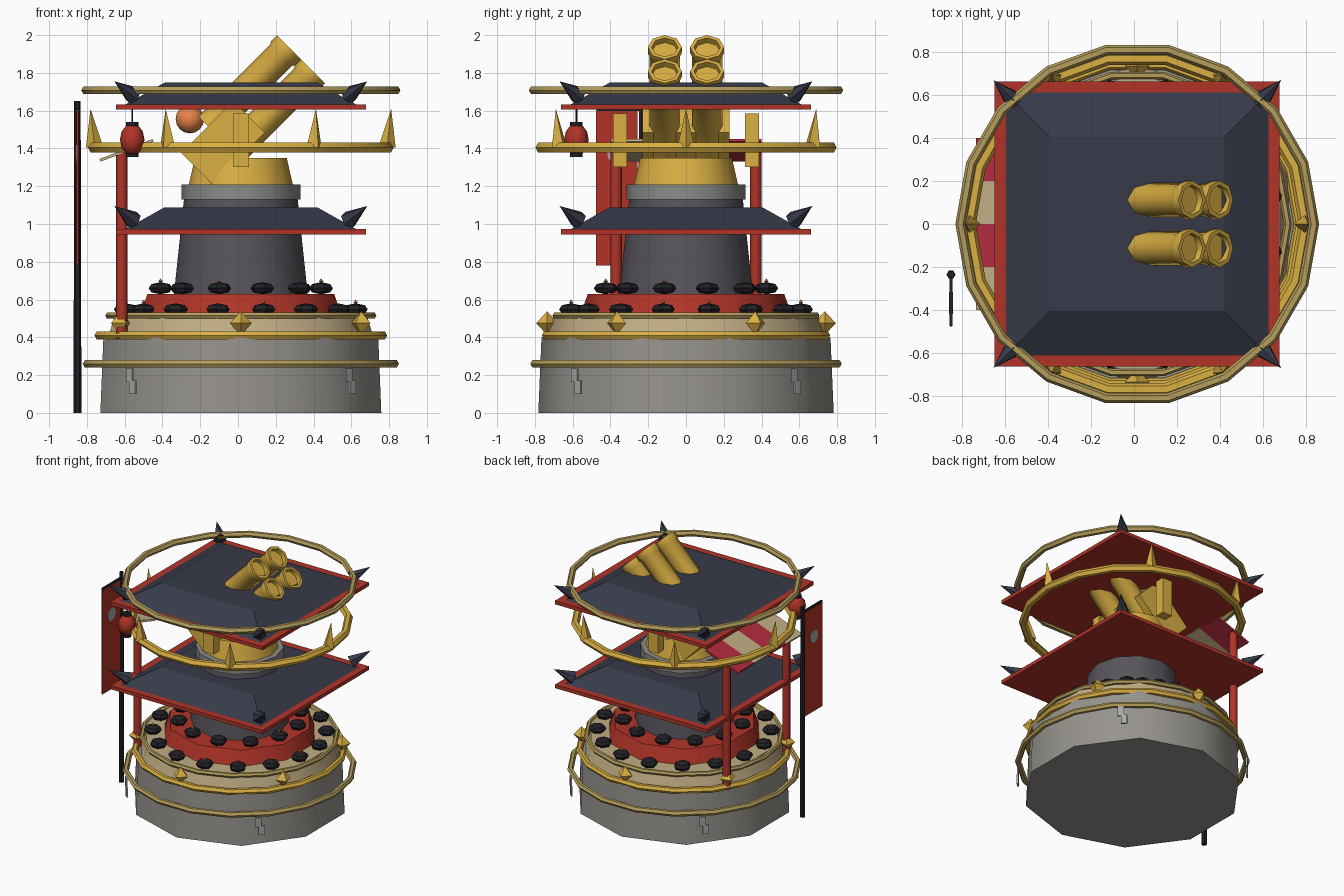
import bpy, bmesh, math
from mathutils import Matrix, Vector

if "Cube" in bpy.data.objects:
    bpy.data.objects.remove(bpy.data.objects["Cube"])

AXIS_X = 0.015                     # tower axis
T = lambda x, y, z: Matrix.Translation((x, y, z))
R = lambda deg, ax: Matrix.Rotation(math.radians(deg), 4, ax)
around = lambda deg, r, z: R(deg, 'Z') @ T(r, 0, z)
I = Matrix()

def mat(name, hexcol):
    m = bpy.data.materials.new(name)
    c = [int(hexcol[i:i + 2], 16) / 255 for i in (0, 2, 4)]
    m.diffuse_color = [*(v ** 2.2 for v in c), 1]
    m.use_nodes = True
    m.node_tree.nodes["Principled BSDF"].inputs["Base Color"].default_value = m.diffuse_color
    return m

GOLD, TAN = mat("gold", "D9AE45"), mat("pale_gold", "B39C5C")
CREAM, RED = mat("cream", "C0AC84"), mat("red", "B0372C")
SLATE, STEEL = mat("slate", "3A3D4B"), mat("dark_steel", "58555B")
STONE, BLACK = mat("stone", "95928C"), mat("black", "26262B")
ORANGE, CRIMSON = mat("orange", "E5824A"), mat("crimson", "B23040")
SILVER, COLLAR = mat("silver", "A8A8A8"), mat("collar_grey", "8A8A88")

def lathe(bm, prof, n, M=I, a0=0, closed=False):
    """Revolve (radius, z) points about local z; ends are capped or meet at a pole."""
    rings = []
    for r, z in prof:
        if r < 1e-6:
            rings.append([bm.verts.new(M @ Vector((0, 0, z)))])
        else:
            rings.append([bm.verts.new(M @ Vector((r * math.cos(a), r * math.sin(a), z)))
                          for a in (math.radians(a0) + 2 * math.pi * i / n for i in range(n))])
    pairs = list(zip(rings, rings[1:])) + ([(rings[-1], rings[0])] if closed else [])
    for A, B in pairs:
        for i in range(n):
            j = (i + 1) % n
            if len(A) == 1:
                bm.faces.new((A[0], B[j], B[i]))
            elif len(B) == 1:
                bm.faces.new((A[i], A[j], B[0]))
            else:
                bm.faces.new((A[i], A[j], B[j], B[i]))
    if not closed:
        for ring in (rings[0], rings[-1]):
            if len(ring) > 1:
                bm.faces.new(ring)

def box(bm, size, M):
    S = Matrix.Diagonal((*size, 1))
    lathe(bm, [(math.sqrt(.5), -.5), (math.sqrt(.5), .5)], 4, M @ S, 45)

def part(name, material, build, smooth=40):
    bm = bmesh.new()
    build(bm)
    bmesh.ops.recalc_face_normals(bm, faces=bm.faces)
    me = bpy.data.meshes.new(name)
    bm.to_mesh(me)
    bm.free()
    ob = bpy.data.objects.new(name, me)
    ob.location.x = AXIS_X
    me.materials.append(material)
    bpy.context.collection.objects.link(ob)
    if smooth:
        bpy.ops.object.select_all(action='DESELECT')
        ob.select_set(True)
        bpy.context.view_layer.objects.active = ob
        bpy.ops.object.shade_smooth_by_angle(angle=math.radians(smooth))
    return ob

def turned(name, material, prof, n, M=I, a0=0, smooth=40):
    return part(name, material, lambda bm: lathe(bm, prof, n, M, a0), smooth)

def boxes(name, material, items):
    return part(name, material, lambda bm: [box(bm, s, m) for s, m in items], 0)

def many(name, material, prof, n, mats, a0=0, smooth=40):
    return part(name, material, lambda bm: [lathe(bm, prof, n, m, a0) for m in mats], smooth)

def hoop(name, material, outer, minor, z):
    R0 = outer - minor
    prof = [(R0 + minor * math.cos(k * math.pi / 3), z + minor * math.sin(k * math.pi / 3))
            for k in range(6)]
    part(name, material, lambda bm: lathe(bm, prof, 18, I, 0, True))

# tower tiers
turned("stone_base", STONE, [(.782, 0), (.765, .40)], 10, a0=90)
turned("cream_tier", CREAM, [(.74, .395), (.70, .52)], 10, a0=90)
turned("red_tier", RED, [(.56, .515), (.52, .63)], 10, a0=90)
turned("tower_body", STEEL, [(.355, .62), (.30, 1.14)], 12)
turned("collar", COLLAR, [(.315, 1.13), (.315, 1.21)], 12)
turned("turret_cone", GOLD, [(.275, 1.21), (.243, 1.35)], 12)

# hoops
hoop("base_hoop", TAN, .837, .022, .26)
hoop("lower_gold_hoop", GOLD, .775, .024, .41)
hoop("cream_tier_hoop", TAN, .718, .018, .515)
hoop("spiked_hoop", GOLD, .81, .03, 1.405)
hoop("top_hoop", TAN, .845, .024, 1.708)

# studs and spikes
six = range(0, 360, 60)
many("diamond_studs", GOLD, [(0, -.063), (.058, 0), (0, .063)], 4,
     [around(a + 30, .735, .475) for a in six], smooth=0)
many("hoop_spikes", GOLD, [(.045, 0), (0, .2)], 4,
     [around(a, .775, 1.41) @ R(6, 'Y') for a in six], smooth=0)

# dark beads with small glowing tips
beads = ([around(i * 22.5 + 11.25, .62, .548) for i in range(16)] +
         [around(i * 30 + 15, .44, .66) for i in range(12)])
many("beads", BLACK, [(0, -.032), (.05, -.022), (.065, 0), (.05, .022), (0, .032)], 6, beads, smooth=0)
many("bead_tips", ORANGE, [(0, .025), (.012, .037), (0, .052)], 5, beads[::3])

# two square roofs with corner horns
rt2 = math.sqrt(2)
for label, z in (("lower", .945), ("upper", 1.605)):
    turned(label + "_roof_trim", RED, [(.662 * rt2, z), (.662 * rt2, z + .028)], 4, a0=45, smooth=0)
    turned(label + "_roof", SLATE, [(.61 * rt2, z + .028), (.405 * rt2, z + .143)], 4, a0=45, smooth=0)
    many(label + "_roof_horns", SLATE, [(.05, 0), (0, .16)], 6,
         [around(a, .805, z + .075) @ R(62, 'Y') for a in (45, 135, 225, 315)], smooth=0)

# cannon: breech block, four barrels, side brackets
tilt = R(45, 'Y')
boxes("breech_block", GOLD, [((.237, .46, .39), T(-.095, 0, 1.43) @ tilt)])
many("barrels", GOLD,
     [(.08, -.6), (.08, -.06), (.09, -.045), (.09, 0), (.07, 0), (.07, -.035), (0, -.035)], 8,
     [T(.255 + d, y, 1.936 - d) @ tilt for d in (0, .127) for y in (-.112, .112)], smooth=46)
boxes("side_brackets", GOLD, [((.085, .075, .285), T(0, s * .35, 1.443)) for s in (-1, 1)])

def ball(r, h, n=6):
    return [(r * math.sin(math.pi * k / n), -h * math.cos(math.pi * k / n)) for k in range(n)] + [(0, h)]

turned("glow_orb", ORANGE, ball(.075, .075, 8), 12, T(-.27, 0, 1.555))

# awning on two pillars
many("awning_pillars", RED, [(.03, .39), (.03, 1.38)], 8, [T(-.63, s * .37, 0) for s in (-1, 1)], smooth=50)
slope = T(-.605, 0, 1.39) @ R(-20.5, 'Y')
for name, material, ys in (("awning_red_stripes", CRIMSON, (-.1, .3)),
                           ("awning_pale_stripes", CREAM, (-.3, .1))):
    boxes(name, material, [((.30, .2, .015), slope @ T(0, y, 0)) for y in ys])

# hanging lantern
LX, LY = -.575, -.58
turned("lantern", RED, ball(.065, .085), 8, T(LX, LY, 1.447), smooth=50)
many("lantern_caps", BLACK, [(.033, -.012), (.033, .012)], 8, [T(LX, LY, z) for z in (1.366, 1.527)], smooth=50)
turned("lantern_cord", BLACK, [(.005, 1.53), (.005, 1.61)], 5, T(LX, LY, 0), smooth=0)

# banner on a standing pole
turned("banner_pole", BLACK, [(.021, 0), (.017, 1.65)], 6, T(-.865, -.235, 0), smooth=0)
boxes("banner_crossbar", BLACK, [((.015, .25, .015), T(-.865, -.35, 1.605))])
boxes("banner", RED, [((.01, .22, .82), T(-.865, -.367, 1.19))])
turned("banner_disc", SILVER, [(.05, -.009), (.05, .009)], 12, T(-.865, -.367, 1.37) @ R(90, 'Y'))

# zigzag marks around the base
boxes("base_zigzags", SILVER,
      [((.012, .045, .072), around(a, .82, .167) @ T(0, s * .012, -s * .032))
       for a in (45, 135, 225, 315) for s in (-1, 1)])
